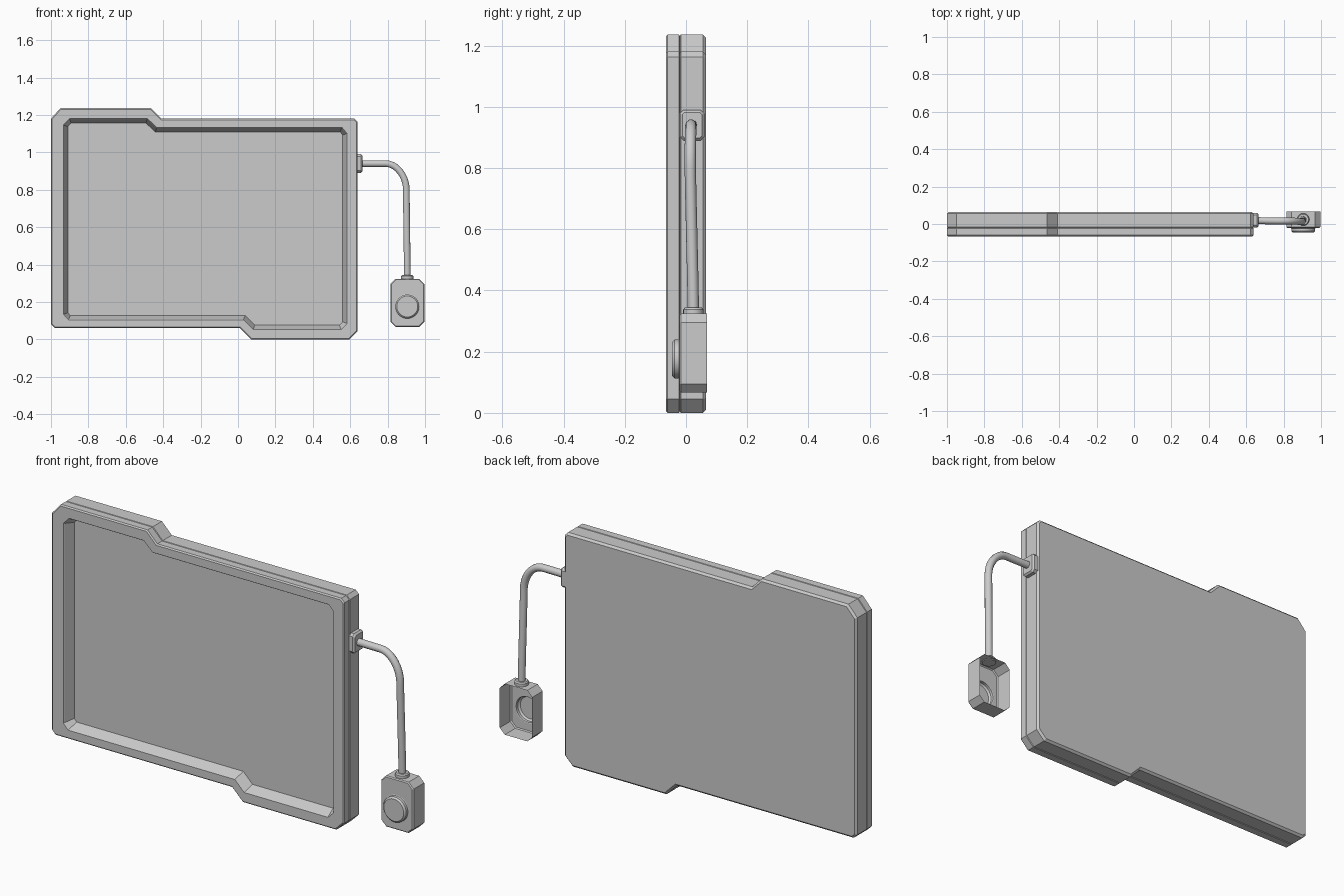
import bpy, bmesh, math
from mathutils import Vector

if "Cube" in bpy.data.objects:
    bpy.data.objects.remove(bpy.data.objects["Cube"])

grey = bpy.data.materials.new("light_grey")
grey.diffuse_color = (0.6, 0.6, 0.6, 1)
grey.use_nodes = True
grey.node_tree.nodes["Principled BSDF"].inputs["Base Color"].default_value = grey.diffuse_color


def finish(name, bm, smooth=None):
    bmesh.ops.recalc_face_normals(bm, faces=bm.faces)
    me = bpy.data.meshes.new(name)
    bm.to_mesh(me)
    bm.free()
    ob = bpy.data.objects.new(name, me)
    bpy.context.collection.objects.link(ob)
    me.materials.append(grey)
    if smooth:
        bpy.ops.object.select_all(action='DESELECT')
        ob.select_set(True)
        bpy.context.view_layer.objects.active = ob
        bpy.ops.object.shade_smooth_by_angle(angle=math.radians(smooth))
    return ob


def inset(poly, d):
    """Mitred inward offset of a counter-clockwise outline."""
    out = []
    for i, p in enumerate(poly):
        p = Vector(p)
        a = (p - Vector(poly[i - 1])).normalized()
        b = (Vector(poly[(i + 1) % len(poly)]) - p).normalized()
        na, nb = Vector((-a.y, a.x)), Vector((-b.y, b.x))
        out.append(p + (na + nb) * d / (1 + na.dot(nb)))
    return out


def loft(bm, rings, cap_start=True, cap_end=True):
    """Skin rings given as (outline in x/z, y)."""
    vs = [[bm.verts.new((p[0], y, p[1])) for p in o] for o, y in rings]
    for r, s in zip(vs, vs[1:]):
        for i in range(len(r)):
            j = (i + 1) % len(r)
            bm.faces.new((r[i], r[j], s[j], s[i]))
    if cap_start:
        bm.faces.new(vs[0])
    if cap_end:
        bm.faces.new(vs[-1])
    return vs


def circle(cx, cz, r, n=32):
    return [(cx + r * math.cos(2 * math.pi * i / n),
             cz + r * math.sin(2 * math.pi * i / n)) for i in range(n)]


def octagon(cx, cz, hx, hz, c):
    return [(cx + hx, cz - hz + c), (cx + hx, cz + hz - c), (cx + hx - c, cz + hz),
            (cx - hx + c, cz + hz), (cx - hx, cz + hz - c), (cx - hx, cz - hz + c),
            (cx - hx + c, cz - hz), (cx + hx - c, cz - hz)]


# Panel: stepped outline, seam groove round the edge, recessed front
outer = [(-1, .08), (-.98, .06), (.01, .06), (.07, 0), (.595, 0), (.64, .045),
         (.64, 1.162), (.622, 1.18), (-.41, 1.18), (-.465, 1.236), (-.95, 1.236), (-1, 1.18)]
opening = [(-.93, .135), (-.905, .108), (.03, .108), (.082, .056), (.55, .056), (.58, .086),
           (.58, 1.10), (.555, 1.13), (-.435, 1.13), (-.485, 1.177), (-.90, 1.177), (-.93, 1.145)]
bm = bmesh.new()
loft(bm, [(inset(outer, .01), .065), (outer, .055), (outer, -.017),
          (inset(outer, .005), -.020), (outer, -.023), (outer, -.060),
          (inset(outer, .006), -.066), (inset(opening, -.003), -.066),
          (opening, -.062), (inset(opening, .02), -.012)])
finish("panel", bm)

# Cable mount on the right side of the panel
bm = bmesh.new()
plate = octagon(.02, .94, .04, .05, .012)
rings = [(plate, .63), (plate, .657), (inset(plate, .008), .666)]
loft(bm, rings)
for v in bm.verts:
    v.co = (v.co.y, v.co.x, v.co.z)
finish("cable_mount", bm)

# Cable
cu = bpy.data.curves.new("cable_path", 'CURVE')
cu.dimensions = '3D'
cu.bevel_depth = .0185
cu.bevel_resolution = 3
cu.resolution_u = 10
cu.use_fill_caps = True
sp = cu.splines.new('BEZIER')
path = [((.64, .018, .94), .04), ((.79, .016, .94), .06),
        ((.90, .014, .80), .07), ((.905, .024, .33), .1)]
dirs = [(1, 0, 0), (1, 0, 0), (0, .01, -1), (0, .01, -1)]
sp.bezier_points.add(len(path) - 1)
for bp, (p, h), d in zip(sp.bezier_points, path, dirs):
    bp.co = p
    bp.handle_left = Vector(p) - Vector(d) * h
    bp.handle_right = Vector(p) + Vector(d) * h
tmp = bpy.data.objects.new("cable_path", cu)
bpy.context.collection.objects.link(tmp)
bpy.context.view_layer.update()
mesh = tmp.to_mesh()
bm = bmesh.new()
bm.from_mesh(mesh)
tmp.to_mesh_clear()
bpy.data.objects.remove(tmp)
finish("cable", bm, 40)

# Collar where the cable enters the remote
bm = bmesh.new()
loft(bm, [(circle(.905, -.024, r, 20), z) for r, z in
          ((.033, .32), (.033, .338), (.028, .344))])
for v in bm.verts:
    v.co = (v.co.x, -v.co.z, v.co.y)
finish("cable_collar", bm, 30)

# Remote: open-backed shell with a round hole in its front
bm = bmesh.new()
body = octagon(.906, .195, .091, .129, .028)
vs = loft(bm, [(body, .068), (body, -.016), (inset(body, .005), -.021)], False, False)
hole = [bm.verts.new((x, -.021, z)) for x, z in circle(.905, .176, .067)]
edges = [bm.edges.new((hole[i - 1], hole[i])) for i in range(len(hole))]
rim = vs[-1]
edges += [bm.edges.get((rim[i - 1], rim[i])) for i in range(len(rim))]
bmesh.ops.triangle_fill(bm, use_beauty=True, edges=edges, normal=(0, -1, 0))
finish("remote_shell", bm)

# Push button, hollow behind
bm = bmesh.new()
loft(bm, [(circle(.905, .176, r), y) for r, y in
          ((.067, -.021), (.064, -.023), (.064, -.037), (.056, -.045))], False, True)
finish("push_button", bm, 30)
